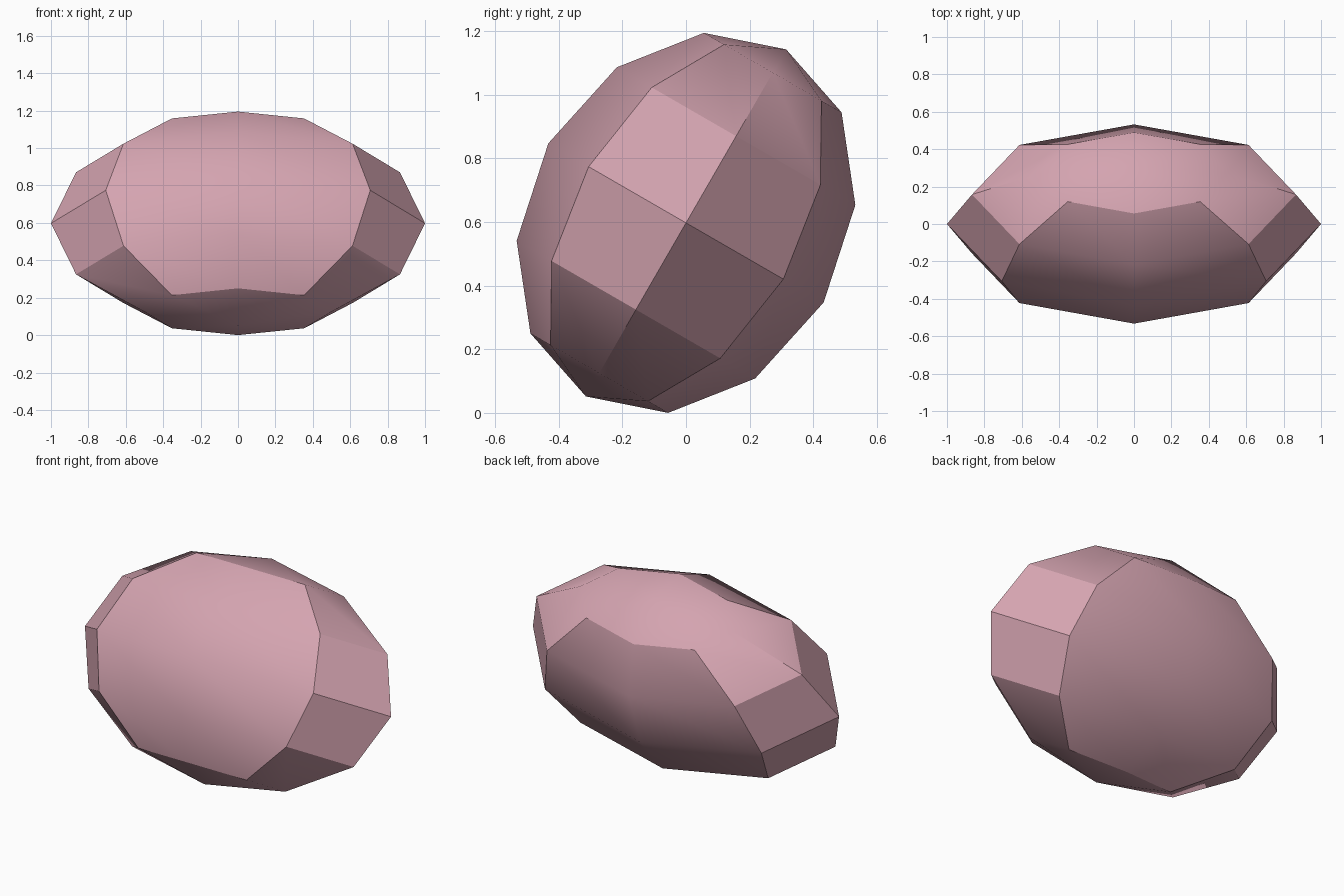
import bpy
import math
from mathutils import Matrix

cube = bpy.data.objects.get("Cube")
if cube:
    bpy.data.objects.remove(cube, do_unlink=True)

# Dusty pink surface
pink = bpy.data.materials.new("dusty_pink")
pink.use_nodes = True
colour = (0.66, 0.37, 0.435, 1.0)
pink.diffuse_color = colour
pink.node_tree.nodes["Principled BSDF"].inputs["Base Color"].default_value = colour

# Low-poly ellipsoid: wide in x, flattened front to back, poles leaning back
bpy.ops.mesh.primitive_uv_sphere_add(segments=8, ring_count=6, radius=1.0)
pebble = bpy.context.object
pebble.name = "pebble"
pebble.data.name = "pebble"
lean = Matrix.Rotation(math.radians(-30), 4, "X")
stretch = Matrix.Diagonal((1.0, 0.5, 0.63, 1.0))
pebble.data.transform(lean @ stretch)

# Rest it on the ground
lowest = min(v.co.z for v in pebble.data.vertices)
pebble.data.transform(Matrix.Translation((0, 0, -lowest)))
pebble.data.materials.append(pink)

# Smooth broad faces, crisp edges at the two ends
bpy.ops.object.shade_smooth_by_angle(angle=math.radians(30))
